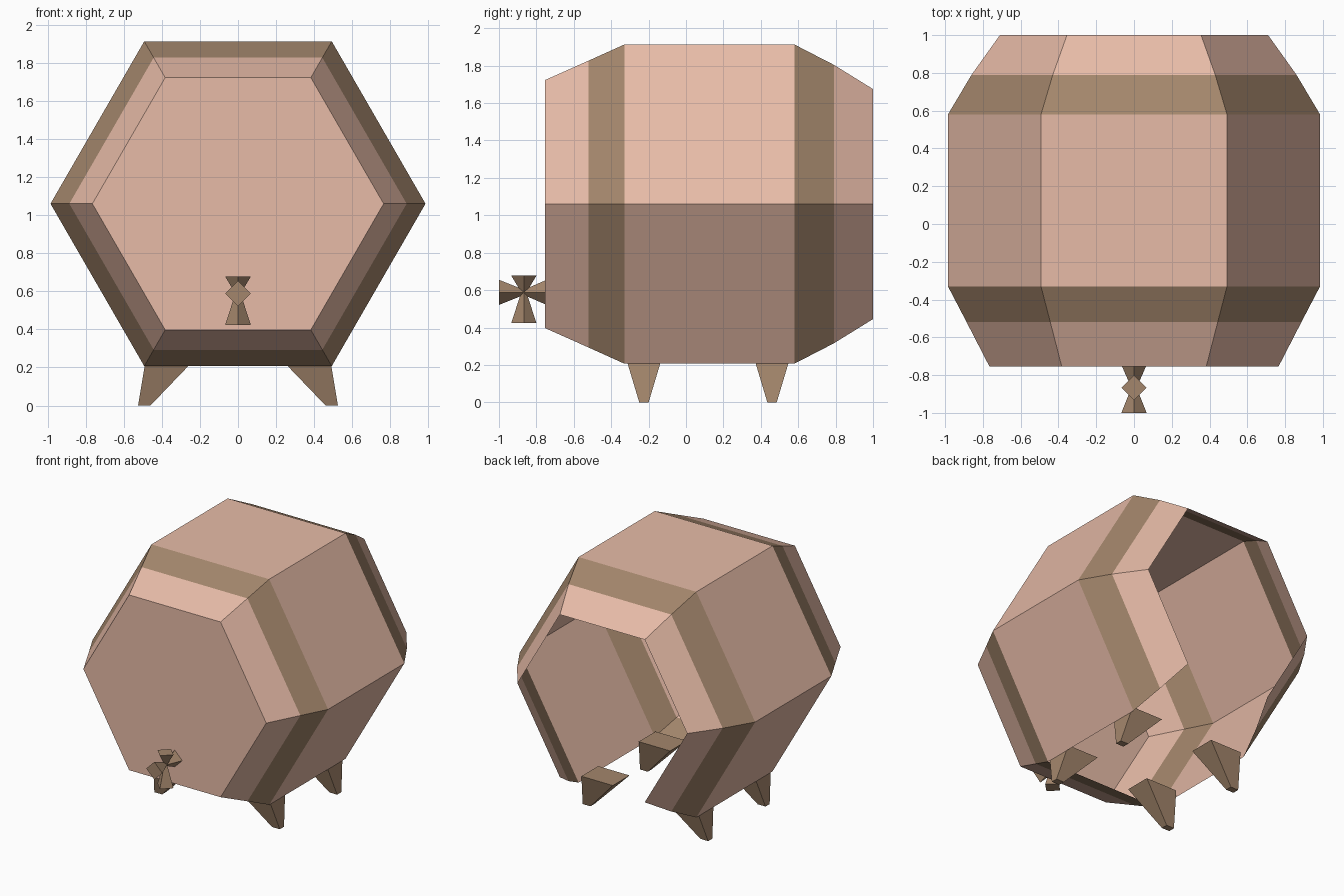
import bpy, bmesh
from math import cos, sin, pi, radians

if "Cube" in bpy.data.objects:
    bpy.data.objects.remove(bpy.data.objects["Cube"])


def material(name, rgb):
    m = bpy.data.materials.new(name)
    m.diffuse_color = (*rgb, 1)
    m.use_nodes = True
    m.node_tree.nodes["Principled BSDF"].inputs["Base Color"].default_value = m.diffuse_color
    return m


WOOD = material("wood", (0.80, 0.50, 0.39))
TAN = material("tan", (0.37, 0.24, 0.15))


def finish(name, bm, mats, recalc=True):
    if recalc:
        bmesh.ops.recalc_face_normals(bm, faces=bm.faces)
    me = bpy.data.meshes.new(name)
    bm.to_mesh(me)
    bm.free()
    for m in mats:
        me.materials.append(m)
    ob = bpy.data.objects.new(name, me)
    bpy.context.collection.objects.link(ob)
    return ob


def loft(bm, rings, skip=(), banded=()):
    """Bridge rings of points; returns the vertex rings."""
    vr = [[bm.verts.new(p) for p in r] for r in rings]
    n = len(vr[0])
    for k in range(len(vr) - 1):
        for i in range(n):
            if (k, i) in skip:
                continue
            j = (i + 1) % n
            f = bm.faces.new((vr[k][i], vr[k][j], vr[k + 1][j], vr[k + 1][i]))
            f.material_index = 1 if k in banded else 0
    return vr


# Hexagonal barrel shell: closed front, open back, open underside behind the front hoop
CZ = 1.06
profile = [(-0.755, 0.765), (-0.52, 0.886), (-0.33, 0.985),
           (0.58, 0.985), (0.79, 0.86), (1.0, 0.71)]
bm = bmesh.new()
rings = [[(r * cos(i * pi / 3), y, CZ + r * sin(i * pi / 3)) for i in range(6)]
         for y, r in profile]
vr = loft(bm, rings, skip={(2, 4), (3, 4), (4, 4)}, banded={1, 3})
bm.faces.new(vr[0])
finish("barrel", bm, [WOOD, TAN])


# Four splayed, tapered legs
def rect(x0, x1, y0, y1, z):
    return [(x0, y0, z), (x1, y0, z), (x1, y1, z), (x0, y1, z)]


for side, sx in (("right", 1), ("left", -1)):
    for end, y in (("front", -0.225), ("back", 0.46)):
        bm = bmesh.new()
        vr = loft(bm, [rect(sx * 0.46, sx * 0.525, y - 0.025, y + 0.025, 0),
                       rect(sx * 0.22, sx * 0.483, y - 0.1, y + 0.1, 0.25)])
        for r in vr:
            bm.faces.new(r)
        finish(f"{end}_{side}_leg", bm, [TAN])


# Tap: two crossed four-sided bow-tie shapes
def diamond(r):
    return [(r * cos(i * pi / 2), r * sin(i * pi / 2)) for i in range(4)]


def bowtie(name, stations, place):
    bm = bmesh.new()
    vr = loft(bm, [[place(a, b, t) for a, b in diamond(r)] for t, r in stations])
    bm.faces.new(vr[0])
    bm.faces.new(vr[-1])
    finish(name, bm, [TAN])


bowtie("tap_spout", [(-1.0, 0.067), (-0.867, 0.014), (-0.75, 0.065)],
       lambda a, b, t: (a, t, 0.588 + b))
bowtie("tap_handle", [(0.424, 0.067), (0.588, 0.014), (0.677, 0.067)],
       lambda a, b, t: (a, -0.867 + b, t))
